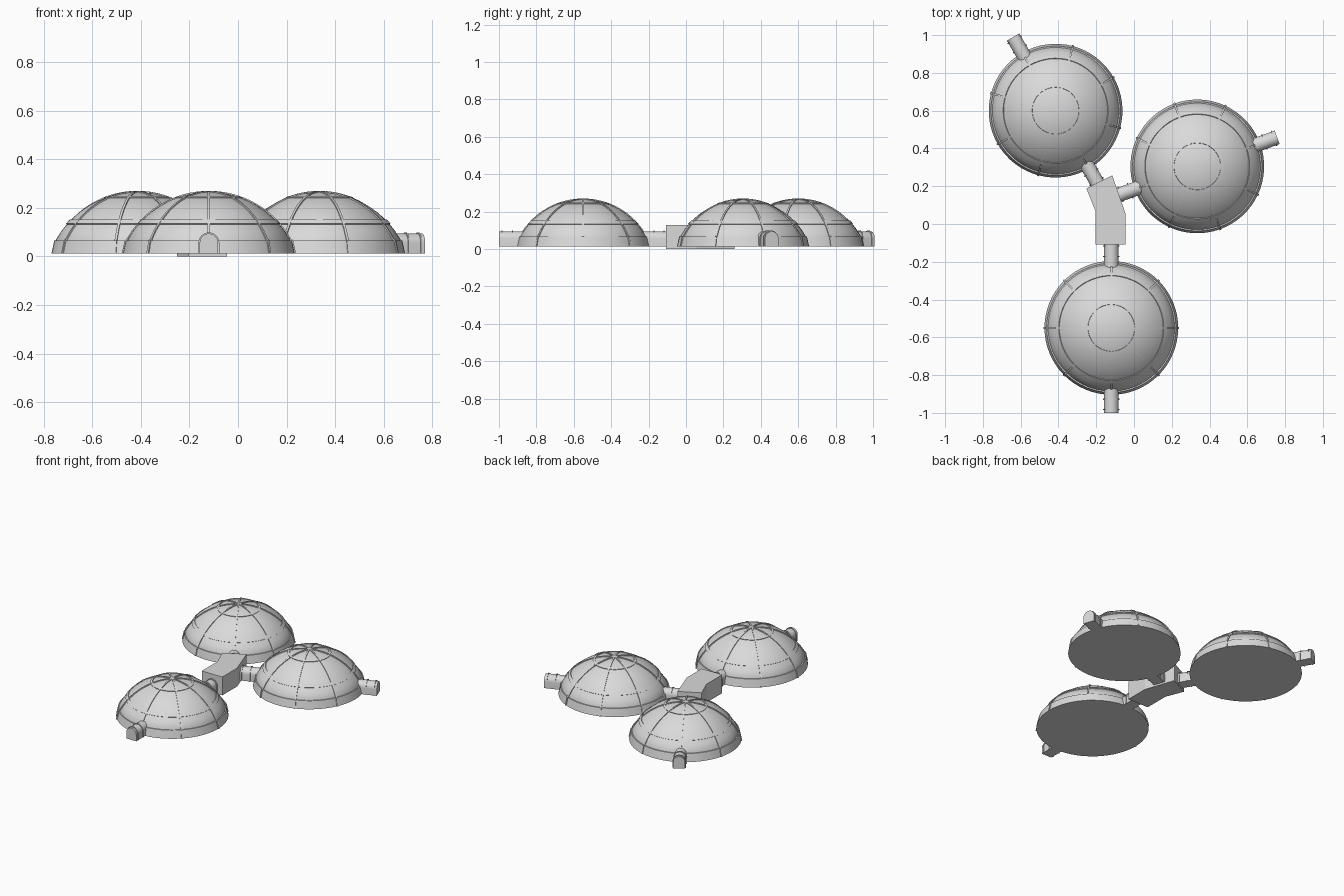
import bpy
import bmesh
from math import sin, cos, pi, radians, sqrt, asin
from mathutils import Matrix, Vector

if "Cube" in bpy.data.objects:
    bpy.data.objects.remove(bpy.data.objects["Cube"])

BASE = 0.012          # underside of the domes
SPHERE, DROP = 0.385, -0.12   # dome curvature radius and centre height
RIM = 0.335           # radius where the dome meets its band
REACH = 0.45          # tunnel end distance from the dome centre


def material(name, value):
    mat = bpy.data.materials.new(name)
    mat.use_nodes = True
    colour = (value, value, value, 1)
    mat.diffuse_color = colour
    mat.node_tree.nodes["Principled BSDF"].inputs["Base Color"].default_value = colour
    return mat


shell = material("light grey shell", 0.7)


def finish(name, bm, place=Matrix(), smooth=True):
    bmesh.ops.recalc_face_normals(bm, faces=bm.faces)
    mesh = bpy.data.meshes.new(name)
    bm.to_mesh(mesh)
    bm.free()
    obj = bpy.data.objects.new(name, mesh)
    bpy.context.collection.objects.link(obj)
    obj.matrix_world = place
    mesh.materials.append(shell)
    if smooth:
        bpy.ops.object.select_all(action="DESELECT")
        obj.select_set(True)
        bpy.context.view_layer.objects.active = obj
        bpy.ops.object.shade_smooth_by_angle(angle=radians(35))
    return obj


def revolve(bm, profile, closed=False, steps=64):
    """Spin (radius, height) points around the z axis."""
    verts = [bm.verts.new((r, 0, z)) for r, z in profile]
    pairs = list(zip(verts, verts[1:] + verts[:1] if closed else verts[1:]))
    edges = [bm.edges.new(p) for p in pairs]
    bmesh.ops.spin(bm, geom=verts + edges, cent=(0, 0, 0), axis=(0, 0, 1),
                   angle=2 * pi, steps=steps, use_merge=True)
    bmesh.ops.remove_doubles(bm, verts=bm.verts, dist=1e-5)


def on_dome(r, lift=0.0):
    """Point of the dome section at radius r, raised along the normal."""
    a = asin(r / SPHERE)
    return ((SPHERE + lift) * sin(a), DROP + (SPHERE + lift) * cos(a))


def prism(bm, outline, axis):
    """Extrude a closed outline of points along a vector."""
    face = bm.faces.new([bm.verts.new(p) for p in outline])
    out = bmesh.ops.extrude_face_region(bm, geom=[face])
    moved = [g for g in out["geom"] if isinstance(g, bmesh.types.BMVert)]
    bmesh.ops.translate(bm, verts=moved, vec=axis)


def arch(half, top, start, length):
    """Outline of a round-topped passage, in the yz plane."""
    bm = bmesh.new()
    spring = top - half
    arc = [(start, half * cos(pi * i / 16), spring + half * sin(pi * i / 16))
           for i in range(17)]
    outline = [(start, half, BASE)] + arc + [(start, -half, BASE)]
    prism(bm, outline, Vector((length, 0, 0)))
    return bm


def dome(side, x, y, angle):
    place = Matrix.Translation((x, y, 0)) @ Matrix.Rotation(radians(angle), 4, "Z")

    # domed shell with a closed floor
    bm = bmesh.new()
    cap = [on_dome(RIM * i / 14) for i in range(15)]
    revolve(bm, cap + [(RIM, BASE), (0, BASE)])
    finish(side + "_dome_shell", bm, place)

    # sloping foundation band
    bm = bmesh.new()
    revolve(bm, [(0.32, BASE), (0.354, BASE), (0.342, 0.066), (0.32, 0.066)], True)
    finish(side + "_dome_band", bm, place)

    # horizontal hoops
    for name, r, half in (("lower", 0.283, 0.008), ("upper", 0.13, 0.007)):
        bm = bmesh.new()
        revolve(bm, [on_dome(r - half, -0.01), on_dome(r - half, 0.004),
                     on_dome(r + half, 0.004), on_dome(r + half, -0.01)], True)
        finish(side + "_" + name + "_hoop", bm, place)

    # meridian ribs, running over the apex and down the band
    bm = bmesh.new()
    path = [on_dome(0.335 * i / 14, 0.005) for i in range(15)]
    path += [(0.347, 0.066), (0.359, BASE)]
    under = [(0.33, BASE)] + [on_dome(0.33 * i / 14, -0.01) for i in range(14, -1, -1)]
    for k in range(8):
        start = set(bm.verts)
        prism(bm, [(r, -0.005, z) for r, z in path + under], Vector((0, 0.01, 0)))
        bmesh.ops.rotate(bm, verts=[v for v in bm.verts if v not in start],
                         cent=(0, 0, 0), matrix=Matrix.Rotation(k * pi / 4, 3, "Z"))
    finish(side + "_dome_ribs", bm, place, smooth=False)

    # tunnels on both sides, each with two slim collars
    for end, turn in (("outer", 0), ("inner", pi)):
        spot = place @ Matrix.Rotation(turn, 4, "Z")
        finish(f"{side}_{end}_tunnel", arch(0.038, 0.094, 0.31, REACH - 0.31), spot)
        for n, start in enumerate((0.375, 0.43)):
            finish(f"{side}_{end}_collar_{n + 1}", arch(0.043, 0.099, start, 0.006), spot)


dome("front", -0.12, -0.55, -90)
dome("left", 0.335, 0.305, 20)
dome("back", -0.415, 0.60, 120)

# bent hub joining the three inner tunnels
bm = bmesh.new()
plan = [(-0.203, -0.108), (-0.045, -0.108), (-0.045, 0.055),
        (-0.115, 0.258), (-0.252, 0.188), (-0.203, 0.065)]
prism(bm, [(x, y, 0) for x, y in plan], Vector((0, 0, 0.128)))
finish("junction_hub", bm, smooth=False)
